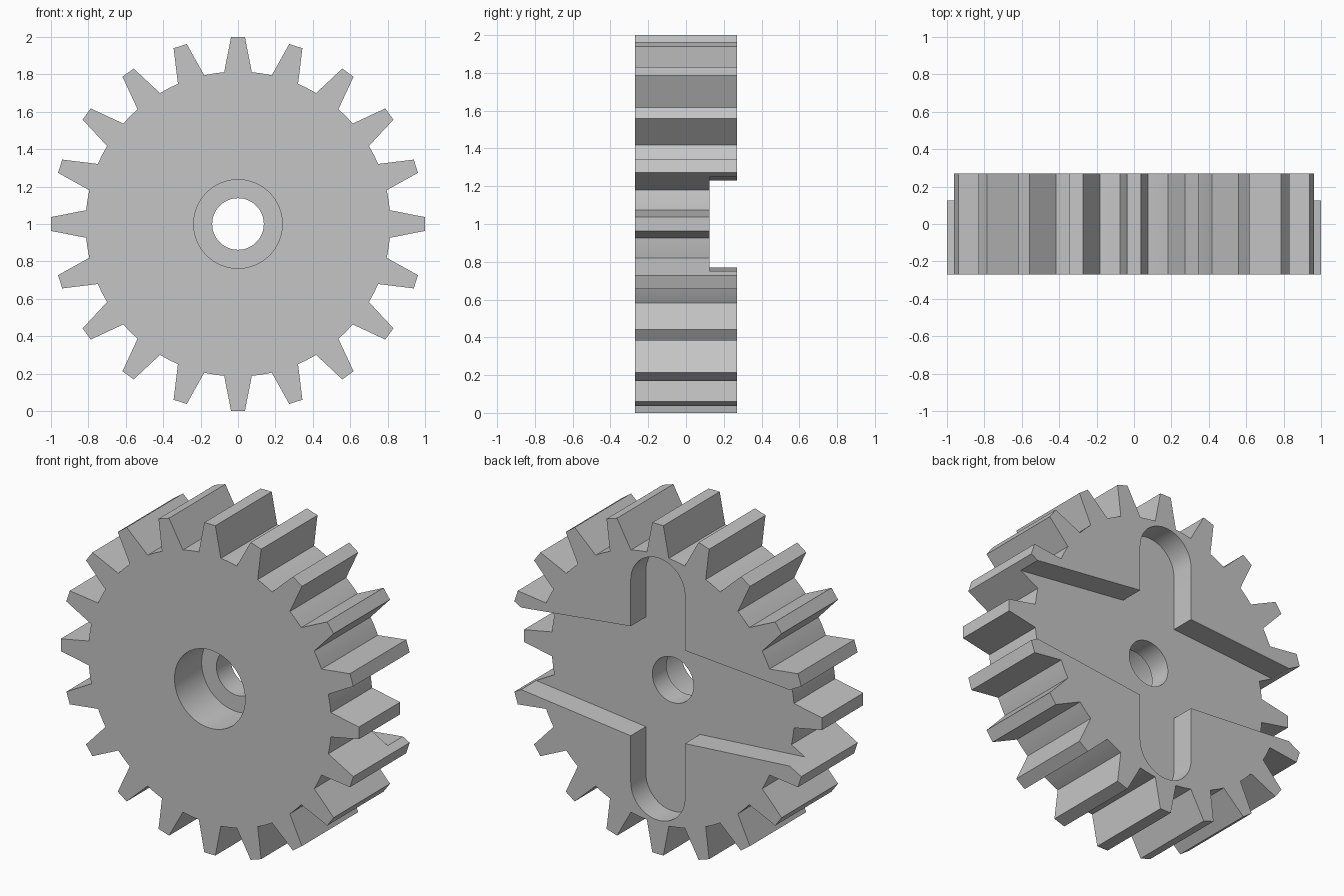
import bpy
import bmesh
from math import sin, cos, pi, radians

cube = bpy.data.objects.get("Cube")
if cube:
    bpy.data.objects.remove(cube, do_unlink=True)

TEETH = 20
HALF_DEPTH = 0.27
FLOOR = 0.125          # y of the floor of the cross-shaped recess

grey = bpy.data.materials.new("grey plastic")
grey.use_nodes = True
colour = (0.56, 0.56, 0.56, 1)
grey.diffuse_color = colour
grey.node_tree.nodes["Principled BSDF"].inputs["Base Color"].default_value = colour


def prism(name, outline, y0, y1):
    """Extrude an (x, z) outline from y0 to y1, with z measured from the axle."""
    bm = bmesh.new()
    face = bm.faces.new([bm.verts.new((x, y0, z + 1)) for x, z in outline])
    moved = bmesh.ops.extrude_face_region(bm, geom=[face])["geom"]
    verts = [v for v in moved if isinstance(v, bmesh.types.BMVert)]
    bmesh.ops.translate(bm, verts=verts, vec=(0, y1 - y0, 0))
    bmesh.ops.recalc_face_normals(bm, faces=bm.faces)
    mesh = bpy.data.meshes.new(name)
    bm.to_mesh(mesh)
    bm.free()
    mesh.materials.append(grey)
    obj = bpy.data.objects.new(name, mesh)
    bpy.context.collection.objects.link(obj)
    return obj


def arc(radius, start, end, steps, cz=0):
    """Points along an arc, angles in degrees."""
    angles = [radians(start + (end - start) * i / steps) for i in range(steps + 1)]
    return [(radius * cos(a), cz + radius * sin(a)) for a in angles]


def circle(radius):
    return arc(radius, 0, 360, 64)[:-1]


# Toothed outline: a straight-sided tooth, then a curved root
pitch = 360 / TEETH
outline = []
for i in range(TEETH):
    a = radians(i * pitch)
    for side in (-0.037, 0.037):
        outline.append((cos(a) - side * sin(a), sin(a) + side * cos(a)))
    outline += arc(0.815, i * pitch + 5.2, (i + 1) * pitch - 5.2, 3)
gear = prism("gear_wheel", outline, -HALF_DEPTH, HALF_DEPTH)

# Cross-shaped recess: tapering side arms and round-ended upright slot
w = 0.182
end_z = 0.613
top = [(1.1, 0.228), (w, 0.332)] + arc(w, 0, 180, 24, end_z) + [(-w, 0.282), (-1.1, 0.215)]
recess = top + [(x, -z) for x, z in reversed(top)]

cutters = [
    prism("recess_cutter", recess, FLOOR, 0.5),
    prism("counterbore_cutter", circle(0.237), -0.5, -0.01),
    prism("axle_hole_cutter", circle(0.138), -0.3, 0.4),
]

# Cut the gear, then discard the cutters
bpy.ops.object.select_all(action="DESELECT")
bpy.context.view_layer.objects.active = gear
gear.select_set(True)
for cutter in cutters:
    cutter.hide_render = True
    mod = gear.modifiers.new(cutter.name, "BOOLEAN")
    mod.operation = "DIFFERENCE"
    mod.solver = "EXACT"
    mod.object = cutter
    bpy.ops.object.modifier_apply(modifier=mod.name)
    bpy.data.objects.remove(cutter, do_unlink=True)

bpy.ops.object.shade_smooth_by_angle(angle=radians(25))
